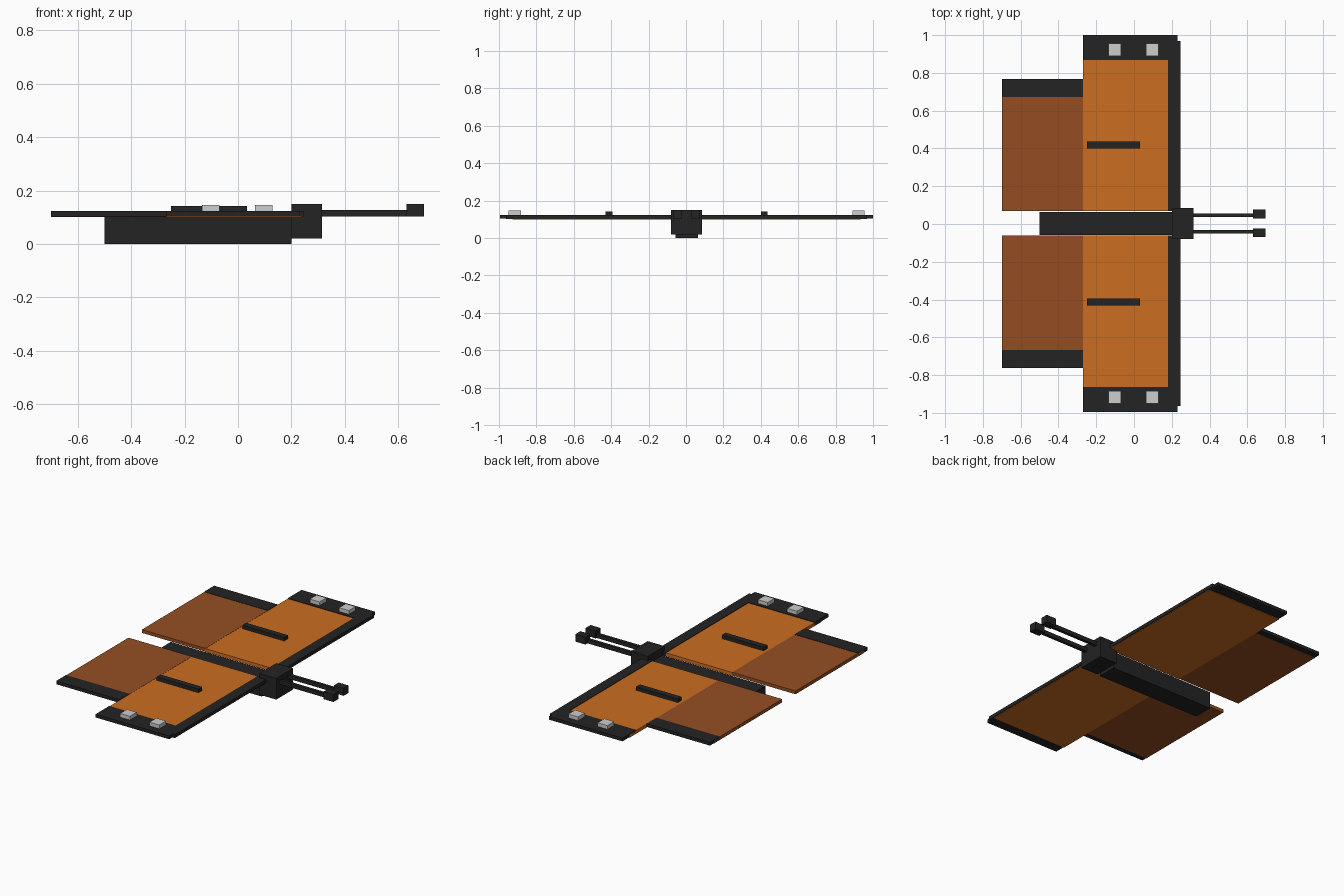
import bpy, bmesh

if "Cube" in bpy.data.objects:
    bpy.data.objects.remove(bpy.data.objects["Cube"])


def material(name, rgb):
    m = bpy.data.materials.new(name)
    m.diffuse_color = (*rgb, 1.0)
    m.use_nodes = True
    m.node_tree.nodes["Principled BSDF"].inputs["Base Color"].default_value = m.diffuse_color
    return m


ORANGE = material("bright_orange", (0.60, 0.155, 0.015))
RUST = material("rust_orange", (0.30, 0.076, 0.016))
DARK = material("charcoal", (0.017, 0.017, 0.017))
PALE = material("pale_grey", (0.61, 0.61, 0.61))

SHIFT = 0.003  # slight sideways offset of the symmetry plane


def box(name, mat, x, y, z):
    """Axis-aligned box from (min, max) ranges."""
    bm = bmesh.new()
    bmesh.ops.create_cube(bm, size=1.0)
    for v in bm.verts:
        for i, (lo, hi) in enumerate((x, y, z)):
            v.co[i] = hi if v.co[i] > 0 else lo
    me = bpy.data.meshes.new(name)
    bm.to_mesh(me)
    bm.free()
    me.materials.append(mat)
    ob = bpy.data.objects.new(name, me)
    bpy.context.collection.objects.link(ob)
    return ob


def pair(name, mat, x, y, z):
    """The same box on the left and right side."""
    box(name + "_left", mat, x, (y[0] + SHIFT, y[1] + SHIFT), z)
    box(name + "_right", mat, x, (SHIFT - y[1], SHIFT - y[0]), z)


# Body and head
box("body", DARK, (-0.5, 0.2), (SHIFT - 0.06, SHIFT + 0.06), (0.0, 0.102))
box("head", DARK, (0.2, 0.315), (SHIFT - 0.082, SHIFT + 0.082), (0.02, 0.15))

# Antennae with square tips
pair("antenna", DARK, (0.315, 0.635), (0.034, 0.053), (0.104, 0.128))
pair("antenna_tip", DARK, (0.63, 0.697), (0.026, 0.073), (0.104, 0.15))

# Front wings: orange panel, dark tip and dark leading edge
pair("front_wing", ORANGE, (-0.27, 0.24), (0.065, 0.93), (0.100, 0.121))
pair("front_wing_tip", DARK, (-0.27, 0.23), (0.865, 0.998), (0.104, 0.124))
pair("front_wing_edge", DARK, (0.18, 0.245), (0.065, 0.966), (0.103, 0.124))

# Hind wings: rust panel and dark tip
pair("hind_wing", RUST, (-0.70, -0.27), (0.065, 0.73), (0.102, 0.122))
pair("hind_wing_tip", DARK, (-0.70, -0.27), (0.67, 0.765), (0.104, 0.124))

# Raised bars and pale spots on the front wings
pair("wing_bar", DARK, (-0.25, 0.033), (0.397, 0.434), (0.12, 0.143))
for i, cx in enumerate((-0.102, 0.097)):
    pair(f"wing_spot_{i + 1}", PALE, (cx - 0.033, cx + 0.033),
         (0.886, 0.952), (0.122, 0.147))
